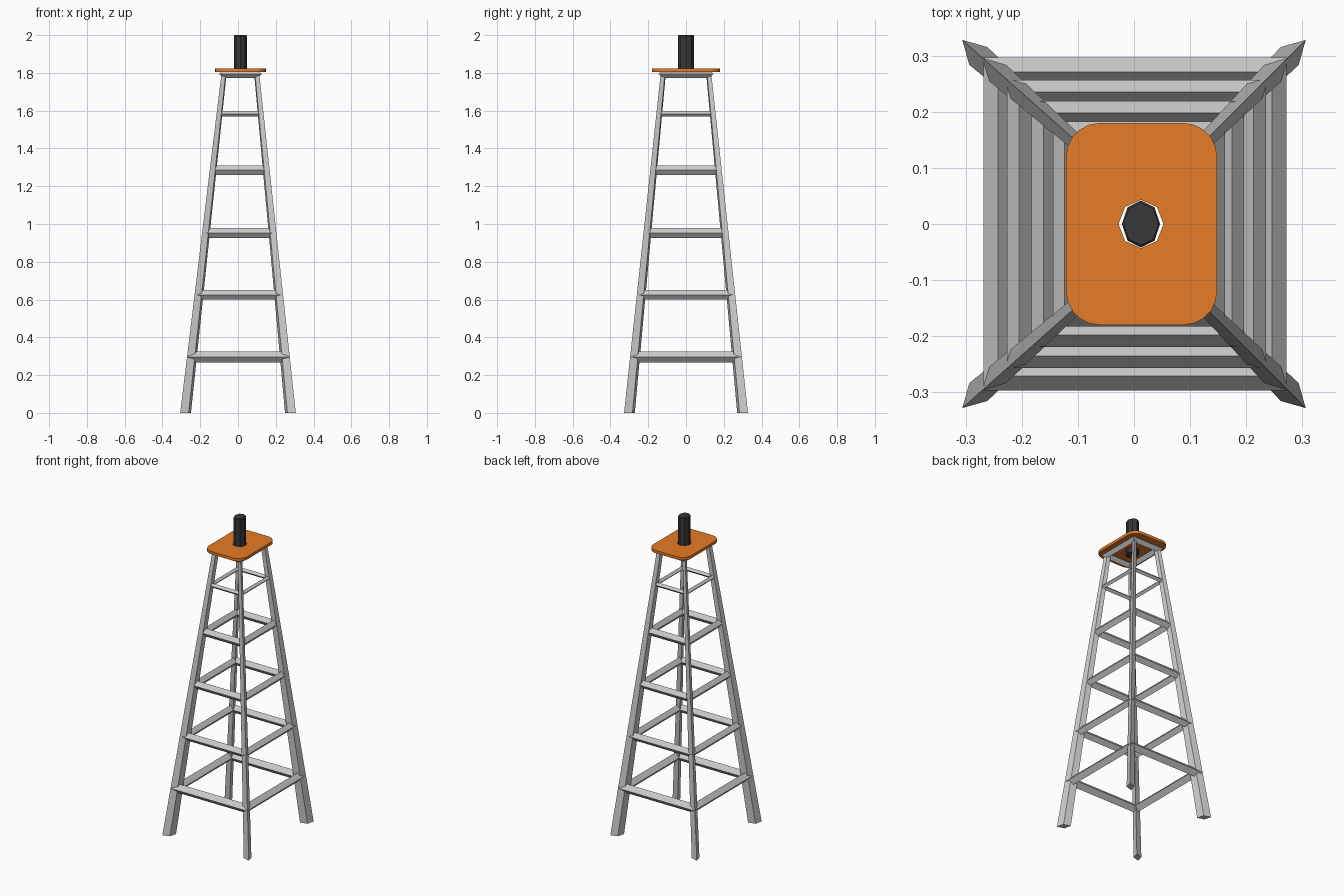
import bpy, bmesh
from math import sin, cos, pi

if "Cube" in bpy.data.objects:
    bpy.data.objects.remove(bpy.data.objects["Cube"])

LEAN = 0.0125 / 1.8          # the tower's centre drifts slightly toward +x


def material(name, rgb):
    m = bpy.data.materials.new(name)
    m.diffuse_color = (*rgb, 1)
    m.use_nodes = True
    m.node_tree.nodes["Principled BSDF"].inputs["Base Color"].default_value = m.diffuse_color
    return m


def loft(name, loops, ring=False, mat=None):
    """Skin matching point loops; ring joins last to first, otherwise caps."""
    bm = bmesh.new()
    vs = [[bm.verts.new(p) for p in loop] for loop in loops]
    n, k = len(loops[0]), len(loops)
    for i in range(k if ring else k - 1):
        a, b = vs[i], vs[(i + 1) % k]
        for j in range(n):
            bm.faces.new((a[j], a[(j + 1) % n], b[(j + 1) % n], b[j]))
    if not ring:
        bm.faces.new(vs[0])
        bm.faces.new(vs[-1])
    bmesh.ops.recalc_face_normals(bm, faces=bm.faces)
    me = bpy.data.meshes.new(name)
    bm.to_mesh(me)
    bm.free()
    ob = bpy.data.objects.new(name, me)
    bpy.context.collection.objects.link(ob)
    if mat:
        me.materials.append(mat)
    return ob


def ellipse(cx, rx, ry, z=0, n=8):
    return [(cx + rx * cos(2 * pi * i / n), ry * sin(2 * pi * i / n), z)
            for i in range(n)]


# Tapered legs: kite section pointing outward along the diagonal
def leg_loop(sx, sy, x, y, z, depth, side):
    cx, cy = x - depth / 2, y - depth / 2
    pts = [(x, y), (cx + side, cy - side),
           (x - depth, y - depth), (cx - side, cy + side)]
    return [(LEAN * z + sx * px, sy * py, z) for px, py in pts]


for sx, h in ((-1, "left"), (1, "right")):
    for sy, d in ((-1, "front"), (1, "back")):
        loft(f"{d}_{h}_leg", [leg_loop(sx, sy, 0.306, 0.328, 0, 0.057, 0.016),
                              leg_loop(sx, sy, 0.099, 0.133, 1.805, 0.027, 0.009)])


# Mitred brace frames with a diamond section
def brace(name, z, hx, hy, w, h):
    corners = []
    for sx, sy in ((-1, -1), (1, -1), (1, 1), (-1, 1)):
        corners.append([(LEAN * z + sx * (hx - w + o), sy * (hy - w + o), z + dz)
                        for o, dz in ((w, 0), (0, h), (-w, 0), (0, -h))])
    loft(name, corners, ring=True)


braces = [(0.297, 0.270, 0.297, 0.026, 0.029),
          (0.625, 0.231, 0.257, 0.022, 0.026),
          (0.953, 0.189, 0.219, 0.021, 0.026),
          (1.285, 0.153, 0.183, 0.020, 0.026),
          (1.583, 0.121, 0.150, 0.013, 0.014),
          (1.795, 0.113, 0.145, 0.021, 0.022)]
for i, b in enumerate(braces):
    brace(f"brace_frame_{i + 1}", *b)

# Rounded top plate with an octagonal hole
CX, HX, HY, R, SEG = 0.0135, 0.1345, 0.18, 0.06, 5
outline = []
for q, (sx, sy) in enumerate(((1, 1), (-1, 1), (-1, -1), (1, -1))):
    for i in range(SEG + 1):
        a = (q + i / SEG) * pi / 2
        outline.append((CX + sx * (HX - R) + R * cos(a),
                        sy * (HY - R) + R * sin(a), 0))
cu = bpy.data.curves.new("top_plate", "CURVE")
cu.dimensions, cu.fill_mode, cu.extrude = "2D", "BOTH", 0.009
for pts in (outline, ellipse(0.0125, 0.040, 0.043)):
    sp = cu.splines.new("POLY")
    sp.points.add(len(pts) - 1)
    for p, co in zip(sp.points, pts):
        p.co = (*co, 1)
    sp.use_cyclic_u = True
plate = bpy.data.objects.new("top_plate", cu)
plate.location.z = 1.814
cu.materials.append(material("orange", (0.8, 0.2, 0.02)))
bpy.context.collection.objects.link(plate)
bpy.context.view_layer.objects.active = plate
plate.select_set(True)
bpy.ops.object.convert(target="MESH")

# Dark eight-sided pole through the plate
loft("pole", [ellipse(0.0125, 0.034, 0.042, 1.775),
              ellipse(0.0125, 0.034, 0.042, 1.996),
              ellipse(0.0125, 0.031, 0.038, 2.0)],
     mat=material("dark", (0.04, 0.04, 0.04)))
